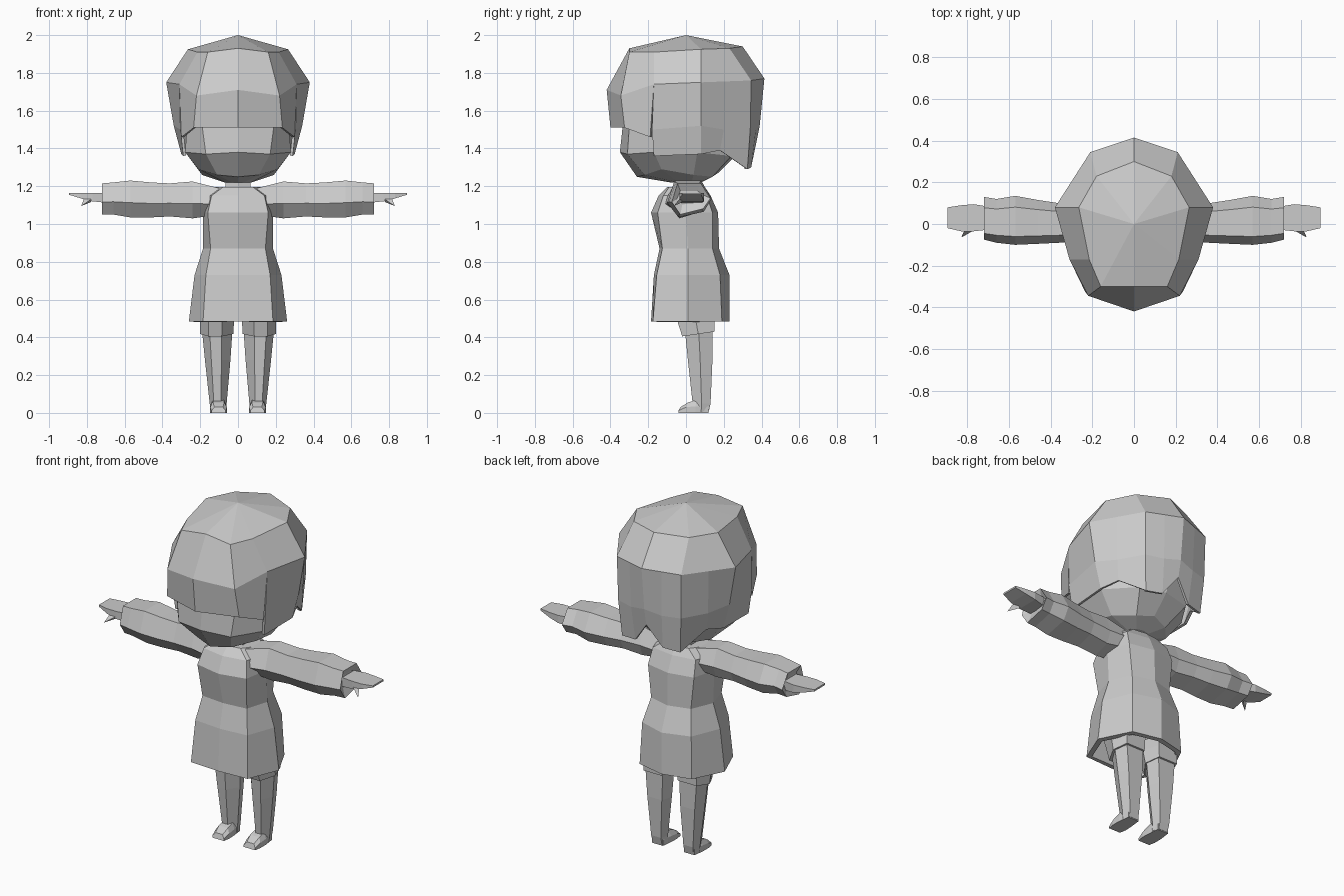
import bpy, bmesh

grey = bpy.data.materials.new("plain_grey")
grey.diffuse_color = (0.6, 0.6, 0.6, 1)


def loft(name, rings, closed=False, caps=(True, True), thick=0, tip=None):
    """Skin a list of equal-length rings, then mirror across x = 0.
    Open rings run front to back on the +x side; closed rings are whole limbs."""
    bm = bmesh.new()
    rows = [[bm.verts.new(p) for p in ring] for ring in rings]
    n = len(rows[0])
    for a, b in zip(rows, rows[1:]):
        for i in range(n if closed else n - 1):
            j = (i + 1) % n
            bm.faces.new((a[i], a[j], b[j], b[i]))
    if tip:
        t = bm.verts.new(tip)
        for i in range(n if closed else n - 1):
            bm.faces.new((t, rows[0][i], rows[0][(i + 1) % n]))
    elif caps[0]:
        bm.faces.new(rows[0])
    if caps[1]:
        bm.faces.new(rows[-1])
    bmesh.ops.recalc_face_normals(bm, faces=bm.faces)
    me = bpy.data.meshes.new(name)
    bm.to_mesh(me)
    bm.free()
    me.materials.append(grey)
    ob = bpy.data.objects.new(name, me)
    bpy.context.collection.objects.link(ob)
    m = ob.modifiers.new("mirror", "MIRROR")
    m.use_clip = True
    if thick:
        s = ob.modifiers.new("thickness", "SOLIDIFY")
        s.thickness, s.offset = thick, -1
    return ob


def level(z, pts):
    return [(x, y, z) for x, y in pts]


# Skull and jaw
loft("head", [
    level(1.80, [(0, -.28), (.15, -.25), (.22, -.12), (.26, .06), (.15, .24), (0, .29)]),
    level(1.52, [(0, -.335), (.19, -.30), (.27, -.16), (.29, .06), (.17, .26), (0, .31)]),
    [(0, -.35, 1.38), (.17, -.31, 1.37), (.28, -.17, 1.38), (.28, .06, 1.38),
     (.16, .24, 1.36), (0, .27, 1.37)],
    [(0, -.26, 1.25), (.11, -.22, 1.26), (.21, -.13, 1.29), (.19, .04, 1.26),
     (.10, .14, 1.25), (0, .17, 1.27)],
    level(1.22, [(0, -.08), (.03, -.07), (.07, -.04), (.07, .03), (.04, .07), (0, .08)]),
])

# Hair cap: crown and widest ring
crown = [(0, -.30, 1.93), (.16, -.30, 1.91), (.215, -.17, 1.91),
         (.265, .08, 1.925), (.18, .23, 1.93), (0, .30, 1.94)]
wide = [(0, -.42, 1.71), (.22, -.345, 1.68), (.31, -.17, 1.74),
        (.38, .08, 1.75), (.21, .345, 1.76), (0, .415, 1.77)]
loft("hair_cap", [crown, wide], caps=(False, False), tip=(0, 0, 2.0))

# Fringe, sides and back of the hair hang from the widest ring
loft("fringe", [wide[:3], [(0, -.40, 1.51), (.235, -.325, 1.51), (.30, -.19, 1.46)]],
     caps=(False, False), thick=.015)
loft("side_hair", [wide[2:4],
                   [(.305, -.18, 1.50), (.34, .08, 1.52)],
                   [(.29, -.17, 1.36), (.30, .08, 1.37)]],
     caps=(False, False), thick=.015)
loft("back_side_hair", [[wide[3], (.295, .2125, 1.755), wide[4]],
                        [(.34, .08, 1.52), (.285, .20, 1.50), (.205, .34, 1.50)],
                        [(.30, .08, 1.37), (.26, .18, 1.39), (.19, .325, 1.29)]],
     caps=(False, False), thick=.015)
loft("back_hair", [[wide[4], (.105, .38, 1.765), wide[5]],
                   [(.205, .34, 1.50), (.10, .37, 1.50), (0, .39, 1.52)],
                   [(.19, .325, 1.29), (.09, .345, 1.30), (0, .37, 1.42)]],
     caps=(False, False), thick=.015)

# Neck
loft("neck", [level(z, [(0, -.06), (.065, -.045), (.065, .045), (0, .06)])
              for z in (1.24, 1.15)])

# Tunic with an open flared skirt
loft("tunic", [
    level(1.195, [(0, -.10), (.08, -.09), (.15, 0), (.08, .09), (0, .10)]),
    level(1.15, [(0, -.145), (.14, -.12), (.18, 0), (.14, .11), (0, .13)]),
    level(1.06, [(0, -.185), (.16, -.15), (.185, 0), (.15, .14), (0, .17)]),
    level(.87, [(0, -.14), (.145, -.125), (.185, .01), (.13, .14), (0, .175)]),
    level(.73, [(0, -.17), (.17, -.155), (.23, .01), (.16, .18), (0, .23)]),
    level(.485, [(0, -.185), (.185, -.175), (.26, .01), (.17, .19), (0, .23)]),
], caps=(True, False), thick=.03)


# Sleeves: per ring x, top z, bottom z, front y, back y
def sleeve_ring(x, top, low, f, b):
    mid = low + .4 * (top - low)
    return [(x, f, mid), (x, f * .6, top), (x, b * .6, top),
            (x, b, mid + .02), (x, b * .7, low + .03), (x, f * .4, low)]


sleeve = [(.10, 1.19, 1.05, -.12, .10), (.24, 1.225, 1.03, -.09, .09),
          (.36, 1.215, 1.04, -.09, .10), (.46, 1.22, 1.035, -.095, .115),
          (.57, 1.23, 1.035, -.10, .135), (.66, 1.22, 1.05, -.09, .12),
          (.72, 1.215, 1.05, -.075, .13)]
loft("sleeve", [sleeve_ring(*r) for r in sleeve] + [sleeve_ring(.70, 1.175, 1.10, -.05, .10)],
     closed=True)


# Flat tapered hands and thumbs
def hand_ring(x, f, b, low, top):
    return [(x, f, low), (x, f, top), (x, b, top), (x, b, low)]


loft("hand", [hand_ring(.68, -.025, .08, 1.11, 1.165), hand_ring(.77, -.035, .095, 1.12, 1.165),
              hand_ring(.83, -.035, .09, 1.135, 1.165), hand_ring(.895, -.02, .08, 1.155, 1.165)],
     closed=True)
loft("thumb", [[(.75, -.02, 1.15), (.81, -.02, 1.15), (.78, -.02, 1.115)]],
     closed=True, caps=(False, False), tip=(.83, -.065, 1.095))


# Legs: ring given by inner x, outer x, front y, back y
def leg_ring(z, a, b, f, k, tilt=0):
    w = b - a
    return [(a + .35 * w, f, z), (b - .25 * w, f, z), (b, (f + k) / 2, z + tilt / 2),
            (b - .15 * w, k, z + tilt), (a + .15 * w, k, z + tilt), (a, (f + k) / 2, z + tilt / 2)]


loft("shorts_leg", [leg_ring(.56, .015, .205, -.07, .16), leg_ring(.50, .02, .20, -.05, .15),
                    leg_ring(.405, .025, .20, -.02, .15, .025)], closed=True)
loft("leg", [leg_ring(.43, .03, .19, -.005, .14), leg_ring(.28, .04, .175, .01, .14),
             leg_ring(.05, .06, .15, .035, .13), leg_ring(.005, .06, .145, .04, .12)],
     closed=True)

# Small wedge feet: cross-sections from toe to heel
loft("foot", [[(x0, y, 0), (x1, y, 0), (x1, y, s), (x1 - .015, y + .01, t),
               (x0 + .015, y + .01, t), (x0, y, s)]
              for y, x0, x1, s, t in ((-.04, .065, .14, .012, .03),
                                      (0, .058, .147, .03, .055),
                                      (.05, .06, .147, .035, .07),
                                      (.118, .068, .138, .035, .06))], closed=True)
